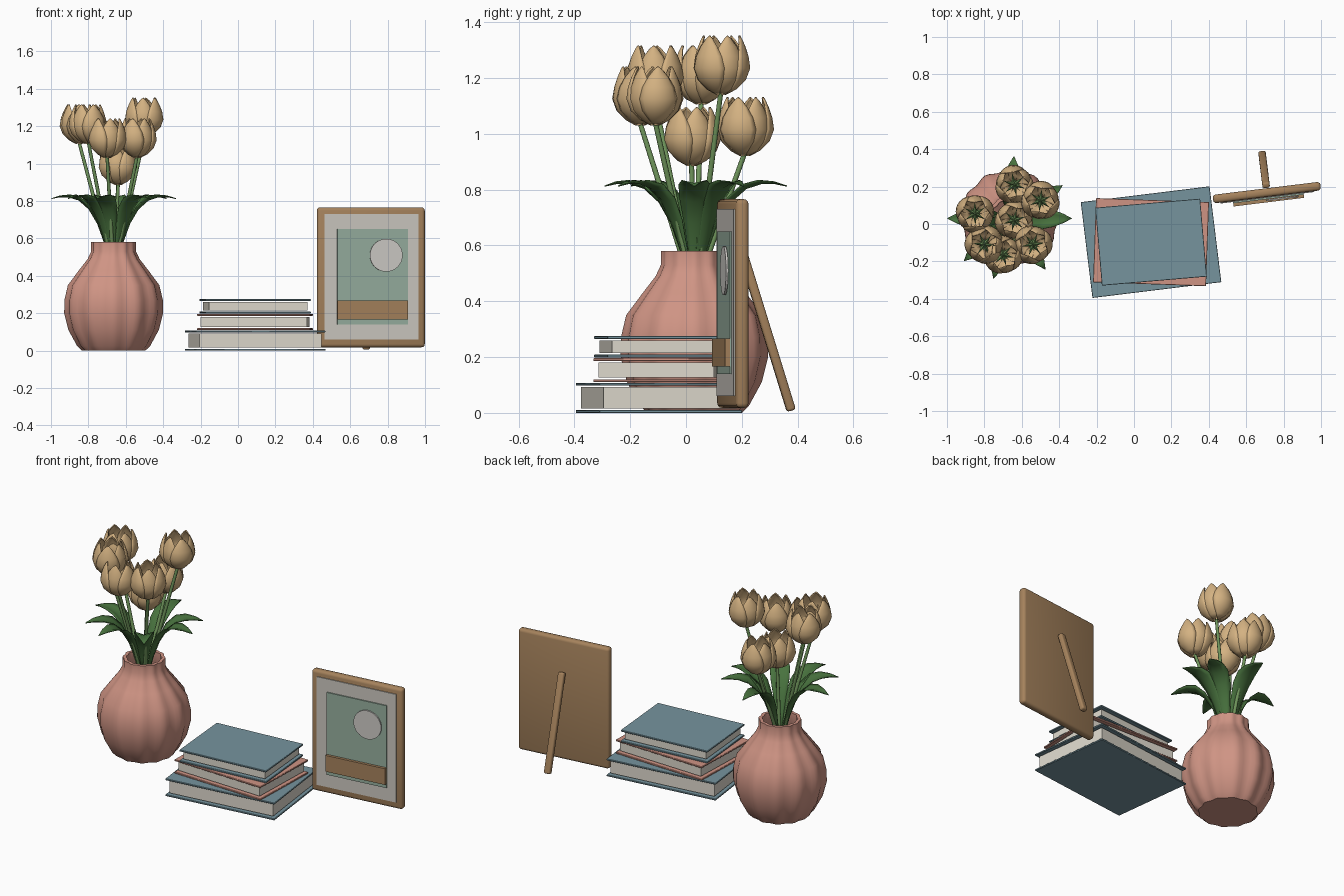
import bpy, bmesh, math
from mathutils import Matrix, Vector

cube = bpy.data.objects.get("Cube")
if cube:
    bpy.data.objects.remove(cube)


def material(name, r, g, b):
    lin = [((c / 255 + 0.055) / 1.055) ** 2.4 for c in (r, g, b)] + [1]
    m = bpy.data.materials.new(name)
    m.use_nodes = True
    m.diffuse_color = lin
    m.node_tree.nodes["Principled BSDF"].inputs["Base Color"].default_value = lin
    return m


CLAY = material("terracotta", 207, 148, 132)
PETAL = material("petal tan", 212, 178, 130)
STEM = material("stem green", 112, 150, 92)
LEAF = material("leaf green", 72, 114, 62)
SLATE = material("slate blue", 118, 148, 158)
PAPER = material("paper", 222, 217, 205)
WOOD = material("wood", 165, 130, 92)
MAT = material("mat grey", 204, 200, 192)
SAGE = material("print sage", 150, 174, 158)
SUN = material("pale disc", 205, 202, 198)


def finish(name, bm, mat, smooth=None):
    bmesh.ops.recalc_face_normals(bm, faces=bm.faces)
    mesh = bpy.data.meshes.new(name)
    bm.to_mesh(mesh)
    bm.free()
    mesh.materials.append(mat)
    ob = bpy.data.objects.new(name, mesh)
    bpy.context.collection.objects.link(ob)
    if smooth:
        bpy.ops.object.select_all(action='DESELECT')
        ob.select_set(True)
        bpy.context.view_layer.objects.active = ob
        bpy.ops.object.shade_smooth_by_angle(angle=math.radians(smooth))
    return ob


def box(name, mat, size, matrix, bevel=0, segments=3):
    bm = bmesh.new()
    bmesh.ops.create_cube(bm, size=1, matrix=Matrix.Diagonal((*size, 1)))
    if bevel:
        bmesh.ops.bevel(bm, geom=bm.edges[:], offset=bevel, segments=segments,
                        profile=0.5, affect='EDGES')
    ob = finish(name, bm, mat, 40 if bevel else None)
    ob.matrix_world = matrix
    return ob


def sheet(bm, rows):
    """Skin a list of equal-length point rows with quads."""
    verts = [[bm.verts.new(p) for p in row] for row in rows]
    for a, b in zip(verts, verts[1:]):
        for i in range(len(a) - 1):
            bm.faces.new((a[i], a[i + 1], b[i + 1], b[i]))


def place(x, y, z, degrees=0):
    return Matrix.Translation((x, y, z)) @ Matrix.Rotation(math.radians(degrees), 4, 'Z')


# Fluted vase with a hollow neck
VX, VY = -0.665, 0.03
profile = [(0.001, 0), (0.165, 0), (0.19, 0.025), (0.235, 0.11), (0.257, 0.2),
           (0.256, 0.27), (0.238, 0.35), (0.18, 0.43), (0.135, 0.49), (0.117, 0.53),
           (0.117, 0.58), (0.098, 0.58), (0.095, 0.5), (0.15, 0.4), (0.14, 0.2), (0.001, 0.1)]
bm = bmesh.new()
rows = []
for r, z in profile:
    ring = []
    for i in range(73):
        a = math.tau * i / 72
        rr = r * (1 + 0.028 * math.cos(12 * a))
        ring.append((rr * math.cos(a), rr * math.sin(a), z))
    rows.append(ring)
sheet(bm, rows)
bmesh.ops.remove_doubles(bm, verts=bm.verts[:], dist=0.0002)
vase = finish("vase", bm, CLAY, 40)
vase.location = (VX, VY, 0)

# Tulip head: three inner and three outer cupped petals
cup = [(0, 0.018, 0.3), (0.09, 0.055, 0.6), (0.25, 0.09, 0.75), (0.45, 0.106, 0.78),
       (0.65, 0.1, 0.68), (0.82, 0.088, 0.48), (0.94, 0.077, 0.24), (1, 0.07, 0.02)]
HEAD = 0.212
bm = bmesh.new()
for k in range(6):
    scale = 1 if k % 2 else 0.93
    rows = []
    for t, r, half in cup:
        row = []
        for i in range(-4, 5):
            a = math.tau * k / 6 + half * i / 4
            rr = r * scale * (1 - 0.08 * (i / 4) ** 2)
            row.append((rr * math.cos(a), rr * math.sin(a), t * HEAD))
        rows.append(row)
    sheet(bm, rows)
head = finish("tulip_head_1", bm, PETAL, 60)
wall = head.modifiers.new("thickness", 'SOLIDIFY')
wall.thickness = 0.006

# Green star in the heart of each tulip
bm = bmesh.new()
tip = bm.verts.new((0, 0, 0.11))
ring = []
for i in range(12):
    a = math.tau * i / 12
    r = 0.018 if i % 2 else 0.062
    ring.append(bm.verts.new((r * math.cos(a), r * math.sin(a), 0.085)))
for i in range(12):
    bm.faces.new((tip, ring[i], ring[(i + 1) % 12]))
bm.faces.new(ring[::-1])
heart = finish("tulip_heart_1", bm, STEM)

flowers = [(-0.50, 0.125, 1.14), (-0.70, -0.165, 1.03), (-0.54, -0.11, 1.03),
           (-0.85, 0.055, 1.105), (-0.80, -0.11, 1.105), (-0.64, 0.02, 0.885),
           (-0.64, 0.21, 0.92)]
for n, base in enumerate(flowers, 1):
    for part, name in ((head, "tulip_head"), (heart, "tulip_heart")):
        ob = part
        if n > 1:
            ob = part.copy()
            ob.name = f"{name}_{n}"
            bpy.context.collection.objects.link(ob)
        ob.location = base
        ob.rotation_euler.z = n * 0.4
    # Straight round stem from the neck to the head
    end = Vector(base) + Vector((0, 0, 0.01))
    start = Vector((VX, VY, 0.46)) + (end - Vector((VX, VY, end.z))) * 0.06
    axis = end - start
    bm = bmesh.new()
    bmesh.ops.create_cone(bm, cap_ends=True, segments=10, radius1=0.011, radius2=0.009,
                          depth=axis.length)
    stem = finish(f"stem_{n}", bm, STEM, 50)
    stem.matrix_world = (Matrix.Translation((start + end) / 2)
                         @ axis.to_track_quat('Z', 'Y').to_matrix().to_4x4())

# Arching folded leaves: radius, height, half width
arch = [(0.02, 0.48, 0.012), (0.05, 0.59, 0.022), (0.085, 0.69, 0.038), (0.13, 0.77, 0.052),
        (0.185, 0.82, 0.056), (0.24, 0.835, 0.045), (0.29, 0.83, 0.025), (0.333, 0.815, 0.001)]
for n, angle in enumerate((0, 32, 86, 180, 223, 255, 305), 1):
    bm = bmesh.new()
    sheet(bm, [[(r - 0.2 * w * abs(s), w * s, z + 0.25 * w * (abs(s) - 1)) for s in (-1, -0.5, 0, 0.5, 1)]
               for r, z, w in arch])
    leaf = finish(f"leaf_{n}", bm, LEAF, 60)
    leaf.matrix_world = place(VX, VY, 0, angle)
    leaf.modifiers.new("thickness", 'SOLIDIFY').thickness = 0.004

# Stack of three books, each turned a little differently
books = [("bottom", SLATE, 0.694, 0.516, 7, 0, 0.108),
         ("middle", CLAY, 0.604, 0.45, -2, 0.11, 0.196),
         ("top", SLATE, 0.563, 0.418, 4.9, 0.199, 0.275)]
for name, mat, w, d, turn, low, high in books:
    for side, z in (("lower", low + 0.005), ("upper", high - 0.005)):
        box(f"{name}_book_{side}_cover", mat, (w, d, 0.01), place(0.091, -0.097, z, turn), 0.002, 1)
    box(f"{name}_book_pages", PAPER, (w - 0.035, d - 0.035, high - low - 0.032),
        place(0.091, -0.097, (low + high) / 2, turn))

# Picture frame with layered artwork on its front
FRAME = place(0.71, 0.168, 0, 7)


def framed(name, mat, x, y, z, size, bevel=0):
    return box(name, mat, size, FRAME @ Matrix.Translation((x, y, z)), bevel)


framed("frame_body", WOOD, 0, 0, 0.392, (0.58, 0.046, 0.748), 0.017)
framed("frame_mat", MAT, 0, -0.024, 0.395, (0.505, 0.008, 0.67))
framed("art_print", SAGE, 0.005, -0.031, 0.395, (0.38, 0.008, 0.51))
framed("art_ground", WOOD, 0.005, -0.043, 0.217, (0.38, 0.018, 0.1))
bm = bmesh.new()
bmesh.ops.create_cone(bm, cap_ends=True, segments=32, radius1=0.088, radius2=0.088, depth=0.008)
disc = finish("art_disc", bm, SUN)
disc.matrix_world = FRAME @ Matrix.Translation((0.078, -0.041, 0.51)) @ Matrix.Rotation(math.pi / 2, 4, 'X')

# Slanted strut behind the frame
top, foot = Vector((0.707, 0.205, 0.565)), Vector((0.684, 0.378, 0.008))
axis = top - foot
box("frame_strut", WOOD, (0.04, 0.032, axis.length),
    Matrix.Translation((top + foot) / 2) @ Matrix.Rotation(math.radians(7), 4, 'Z')
    @ Matrix.Rotation(math.atan2(foot.y - top.y, top.z - foot.z), 4, 'X'), 0.01)
